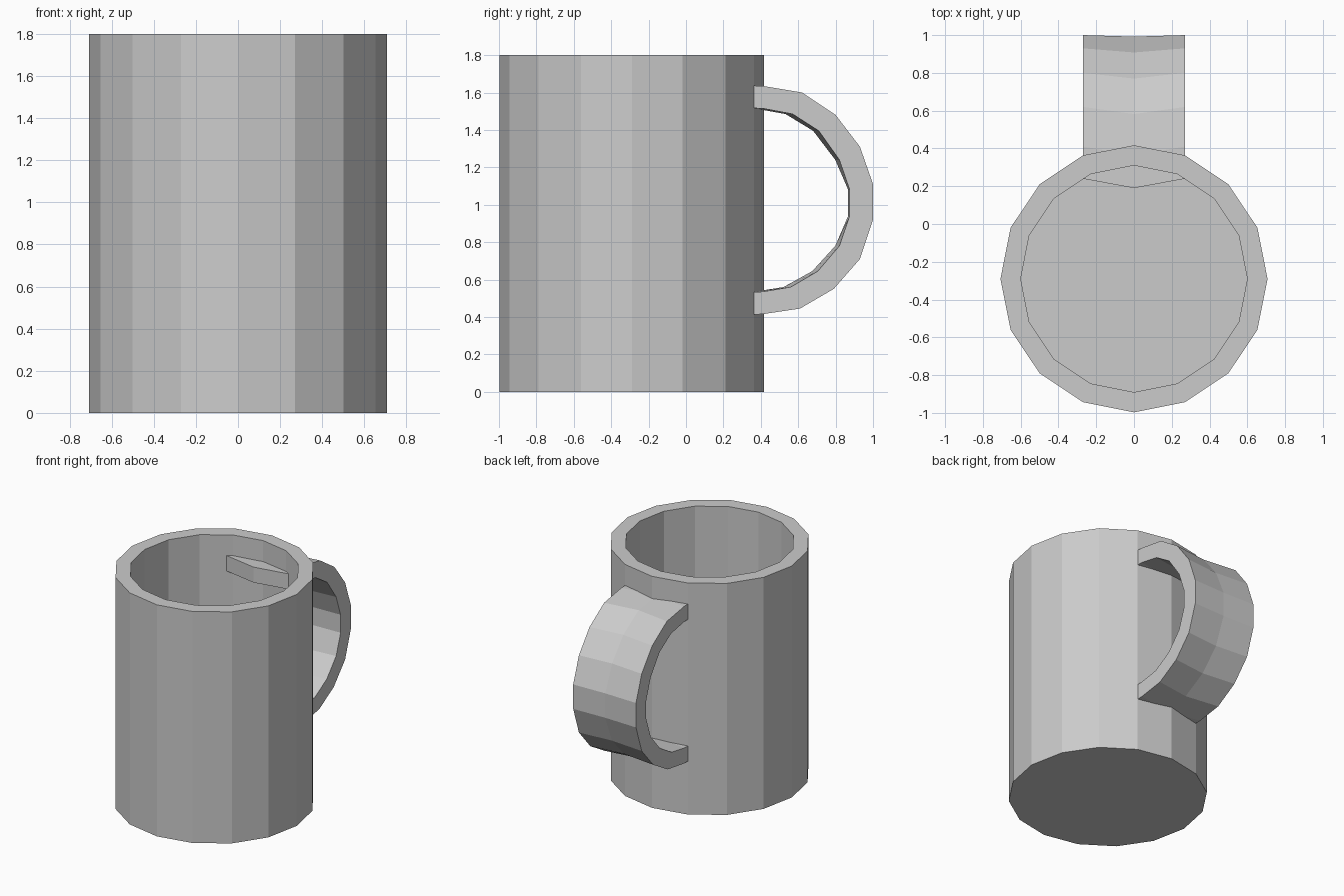
import bpy, bmesh
from math import sin, cos, pi

if "Cube" in bpy.data.objects:
    bpy.data.objects.remove(bpy.data.objects["Cube"])

CY, SIDES, HEIGHT = -0.29, 16, 1.8


def finish(name, bm):
    bmesh.ops.recalc_face_normals(bm, faces=bm.faces)
    mesh = bpy.data.meshes.new(name)
    bm.to_mesh(mesh)
    bm.free()
    obj = bpy.data.objects.new(name, mesh)
    bpy.context.collection.objects.link(obj)
    return obj


def bridge(bm, a, b):
    for i in range(len(a)):
        j = (i + 1) % len(a)
        bm.faces.new((a[i], a[j], b[j], b[i]))


# Cup body: outer wall, flat rim, inner wall and floor
bm = bmesh.new()
rings = []
for r, z in [(0.707, 0), (0.707, HEIGHT), (0.6, HEIGHT), (0.6, 0.11)]:
    rings.append([bm.verts.new((r * sin(2 * pi * i / SIDES),
                                CY + r * cos(2 * pi * i / SIDES), z))
                  for i in range(SIDES)])
for a, b in zip(rings, rings[1:]):
    bridge(bm, a, b)
bm.faces.new(rings[0])
bm.faces.new(rings[-1])
finish("cup_body", bm)

# Handle: curved band whose ends poke through the cup wall
# (outer y, outer z, inner y, inner z, inward shift of the middle line)
path = [(0.24, 1.64, 0.24, 1.52, 0.05), (0.41, 1.635, 0.41, 1.515, 0.045),
        (0.62, 1.60, 0.57, 1.485, 0.038), (0.80, 1.48, 0.71, 1.395, 0.03),
        (0.93, 1.31, 0.82, 1.24, 0.022), (1.0, 1.11, 0.875, 1.08, 0.008),
        (1.0, 0.92, 0.875, 0.94, 0.008), (0.93, 0.71, 0.82, 0.78, 0.022),
        (0.79, 0.55, 0.705, 0.645, 0.03), (0.61, 0.445, 0.56, 0.56, 0.038),
        (0.41, 0.415, 0.41, 0.535, 0.045), (0.24, 0.41, 0.24, 0.53, 0.05)]
bm = bmesh.new()
sections = []
for oy, oz, iy, iz, s in path:
    sections.append([bm.verts.new(p) for p in (
        (-0.27, oy, oz), (0, oy - s, oz), (0.27, oy, oz),
        (0.27, iy, iz), (0, iy - s, iz), (-0.27, iy, iz))])
for a, b in zip(sections, sections[1:]):
    bridge(bm, a, b)
for s in (sections[0], sections[-1]):
    bm.faces.new((s[0], s[1], s[4], s[5]))
    bm.faces.new((s[1], s[2], s[3], s[4]))
finish("handle", bm)
